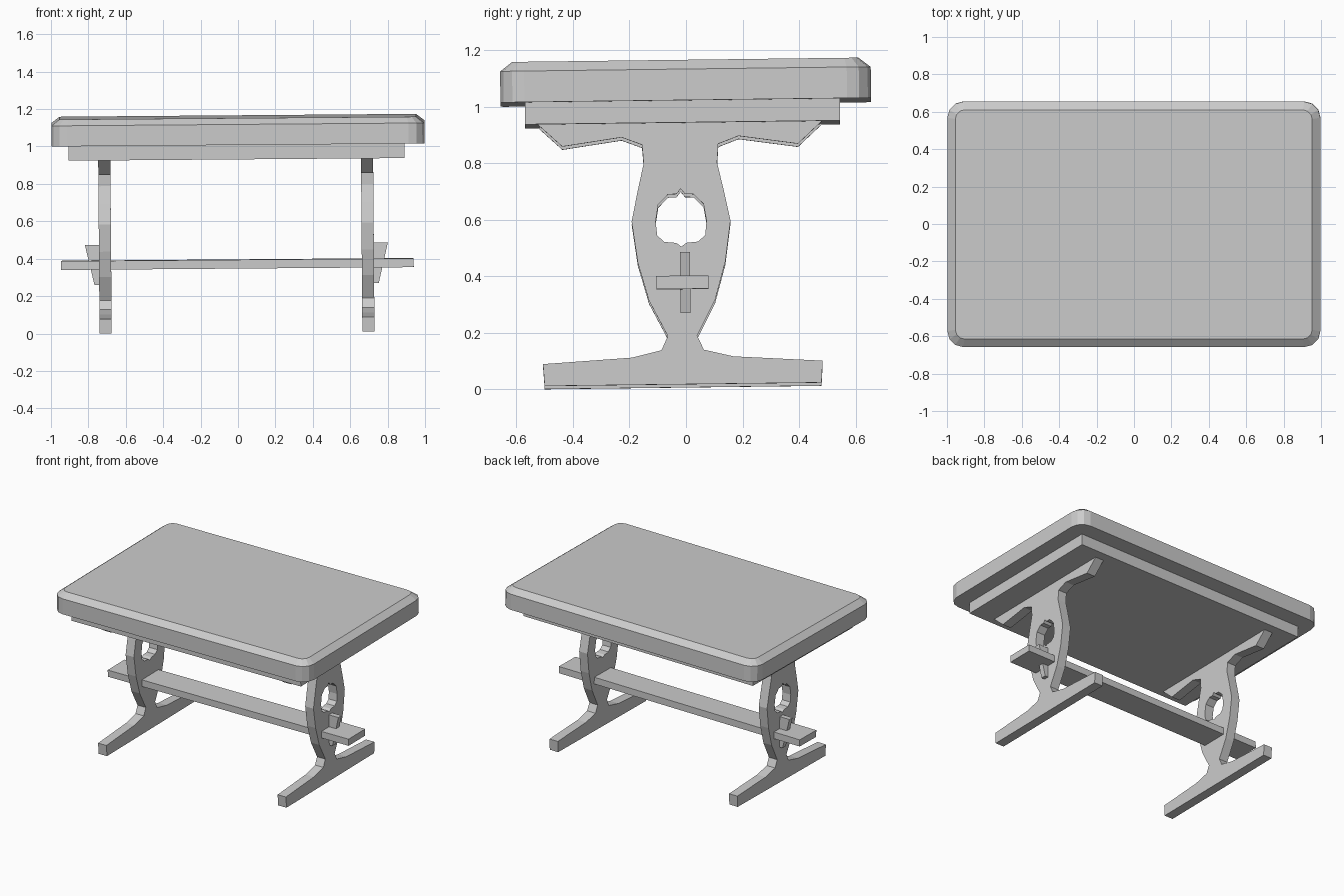
import bpy, bmesh, math
from mathutils import Matrix

cube = bpy.data.objects.get("Cube")
if cube:
    bpy.data.objects.remove(cube, do_unlink=True)

GREY = (0.6, 0.6, 0.6, 1.0)
grey = bpy.data.materials.new("plain grey")
grey.use_nodes = True
grey.diffuse_color = GREY
grey.node_tree.nodes["Principled BSDF"].inputs["Base Color"].default_value = GREY

# The whole table stands with a very slight lean
LEAN = Matrix.Rotation(0.0125, 4, 'X') @ Matrix.Rotation(-0.008, 4, 'Y')


def finish(bm, name):
    bmesh.ops.recalc_face_normals(bm, faces=bm.faces)
    bm.transform(LEAN)
    mesh = bpy.data.meshes.new(name)
    bm.to_mesh(mesh)
    bm.free()
    mesh.materials.append(grey)
    obj = bpy.data.objects.new(name, mesh)
    bpy.context.scene.collection.objects.link(obj)
    return obj


def box(name, center, size):
    bm = bmesh.new()
    bmesh.ops.create_cube(bm, size=1.0)
    bmesh.ops.scale(bm, vec=size, verts=bm.verts)
    bmesh.ops.translate(bm, vec=center, verts=bm.verts)
    return finish(bm, name)


def extrude_profile(bm, points, depth):
    face = bm.faces.new([bm.verts.new(p) for p in points])
    new = bmesh.ops.extrude_face_region(bm, geom=[face])["geom"]
    moved = [v for v in new if isinstance(v, bmesh.types.BMVert)]
    bmesh.ops.translate(bm, vec=depth, verts=moved)


def rounded_outline(hx, hy, r, steps=3):
    points = []
    for q, (sx, sy) in enumerate([(1, 1), (-1, 1), (-1, -1), (1, -1)]):
        for i in range(steps + 1):
            a = (q + i / steps) * math.pi / 2
            points.append((sx * (hx - r) + r * math.cos(a),
                           sy * (hy - r) + r * math.sin(a)))
    return points


# Table top: rounded slab with a sloping upper edge
bm = bmesh.new()
rings = []
for z, inset, r in [(1.016, 0, 0.085), (1.126, 0, 0.085), (1.159, 0.043, 0.05)]:
    outline = rounded_outline(0.997 - inset, 0.656 - inset, r)
    rings.append([bm.verts.new((x + 0.008, y + 0.012, z)) for x, y in outline])
for low, high in zip(rings, rings[1:]):
    for i in range(len(low)):
        j = (i + 1) % len(low)
        bm.faces.new((low[i], low[j], high[j], high[i]))
bm.faces.new(rings[0])
bm.faces.new(rings[-1])
finish(bm, "table_top")

# Apron block under the top
box("apron", (0, 0, 0.978), (1.795, 1.115, 0.08))

# Trestle legs: two mirrored half profiles around a cut-out opening
OUTER = [(0, 0.0125), (0.49, 0.0125), (0.495, 0.09), (0.18, 0.109),
         (0.075, 0.134), (0.052, 0.184), (0.117, 0.31), (0.155, 0.445),
         (0.175, 0.59), (0.152, 0.70), (0.13, 0.795), (0.135, 0.862),
         (0.207, 0.889), (0.417, 0.859), (0.505, 0.94), (0, 0.94)]
OPENING = [(0, 0.705), (0.015, 0.686), (0.045, 0.685), (0.08, 0.65),
           (0.09, 0.59), (0.085, 0.54), (0.06, 0.517), (0.018, 0.513),
           (0, 0.50)]
THICK = 0.065
MID_X, MID_Y = -0.005, -0.01

for side, label in [(1, "left"), (-1, "right")]:
    bm = bmesh.new()
    x = MID_X + side * 0.7025 - THICK / 2
    for half in (1, -1):
        extrude_profile(bm, [(x, MID_Y + half * y, z) for y, z in OUTER + OPENING],
                        (THICK, 0, 0))
    finish(bm, label + "_trestle_leg")

    # Tapered wedge that locks the stretcher outside the leg
    bm = bmesh.new()
    wedge = [(0.81, 0.48), (0.73, 0.48), (0.73, 0.265), (0.76, 0.265)]
    extrude_profile(bm, [(MID_X + side * wx, -0.016, z) for wx, z in wedge],
                    (0, 0.036, 0))
    finish(bm, label + "_wedge")

# Stretcher plank running through both legs
box("stretcher", (0, -0.008, 0.372), (1.885, 0.185, 0.047))
